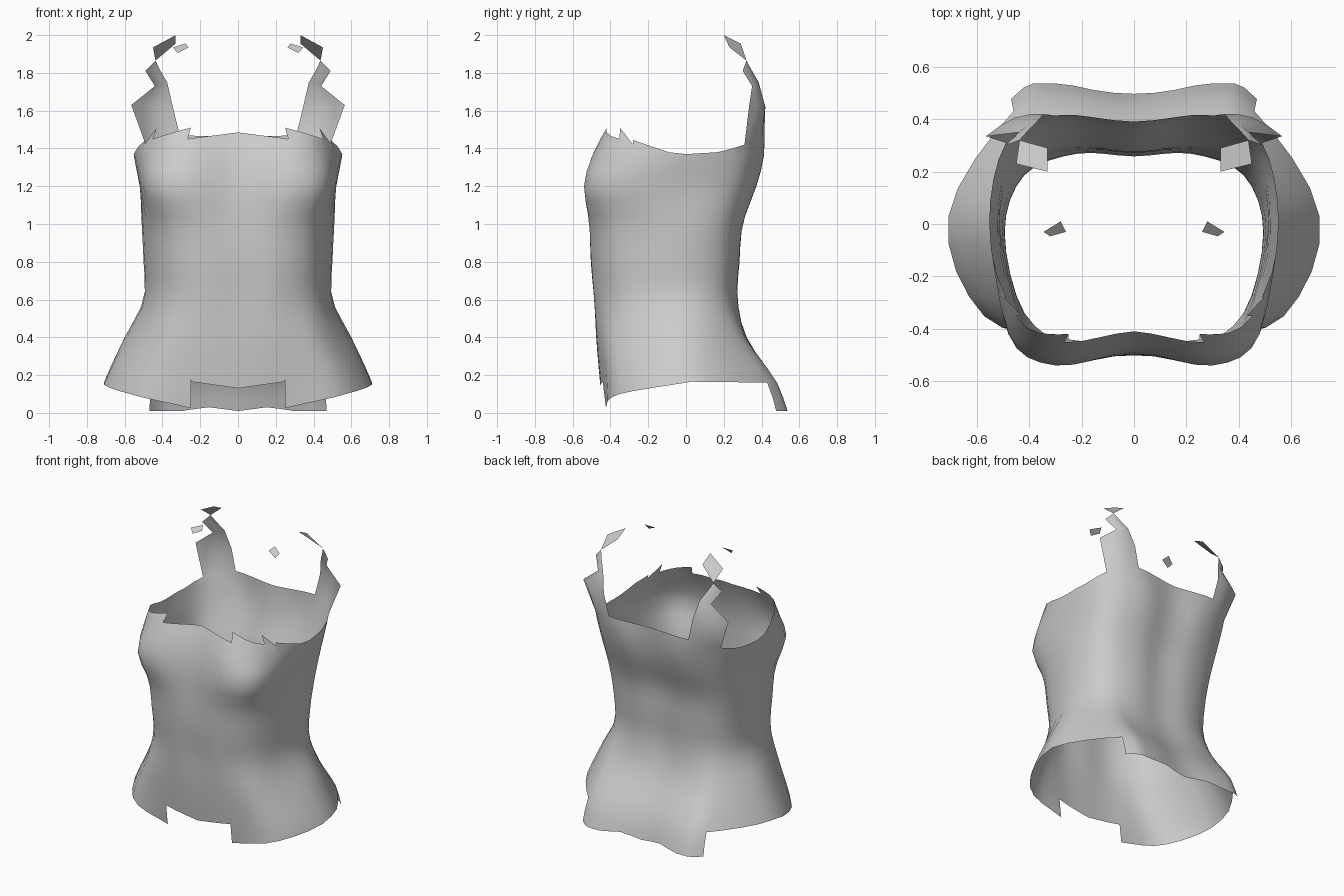
import bpy, bmesh, math
from mathutils import Vector

if "Cube" in bpy.data.objects:
    bpy.data.objects.remove(bpy.data.objects["Cube"])

fabric = bpy.data.materials.new("grey fabric")
fabric.diffuse_color = (0.6, 0.6, 0.6, 1)
fabric.use_nodes = True
fabric.node_tree.nodes["Principled BSDF"].inputs["Base Color"].default_value = fabric.diffuse_color

# Half cross-sections: height, then (x, y) from front centre round to back centre
RINGS = [
    (0.00, [(0, -.44), (.25, -.42), (.58, -.36), (.76, .04), (.47, .48), (.30, .54), (0, .50)]),
    (0.16, [(0, -.455), (.25, -.44), (.56, -.35), (.71, .03), (.46, .43), (.27, .48), (0, .45)]),
    (0.40, [(0, -.475), (.25, -.46), (.46, -.36), (.60, .00), (.44, .27), (.25, .32), (0, .31)]),
    (0.60, [(0, -.48), (.22, -.475), (.42, -.34), (.50, -.03), (.42, .19), (.22, .27), (0, .26)]),
    (0.80, [(0, -.50), (.24, -.49), (.42, -.36), (.50, -.03), (.42, .20), (.22, .28), (0, .27)]),
    (1.00, [(0, -.50), (.25, -.505), (.43, -.38), (.51, -.02), (.44, .22), (.22, .30), (0, .28)]),
    (1.20, [(0, -.49), (.30, -.54), (.48, -.42), (.52, .00), (.46, .27), (.24, .37), (0, .35)]),
    (1.35, [(0, -.46), (.29, -.50), (.48, -.36), (.55, .00), (.48, .30), (.25, .41), (0, .38)]),
    (1.51, [(0, -.40), (.25, -.42), (.43, -.35), (.56, .00), (.50, .32), (.33, .415), (0, .395)]),
]
# Edge heights along the section; a repeated position makes a step
TOP = [(0, 1.485), (1, 1.45), (1, 1.51), (2, 1.45), (2, 1.51), (2.25, 1.42),
       (2.25, 1.445), (2.75, 1.38), (3, 1.37), (3.5, 1.38), (4, 1.42), (5, 1.47), (6, 1.46)]
HEM = [(0, .13), (1, .165), (1, .025), (2, .10), (3, .165), (4, .16),
       (4, .01), (5, .01), (5.5, .03), (6, .01)]


def hermite(p0, p1, m0, m1, t):
    return (p0 * (2*t**3 - 3*t**2 + 1) + m0 * (t**3 - 2*t**2 + t)
            + p1 * (3*t**2 - 2*t**3) + m1 * (t**3 - t**2))


def section(pts, u):
    """Smooth point on one half section, mirrored past its ends."""
    def at(k):
        if k < 0 or k > 6:
            x, y = pts[-k if k < 0 else 12 - k]
            return Vector((-x, y))
        return Vector(pts[k])
    i = min(int(u), 5)
    a, b, c, d = (at(i + k) for k in (-1, 0, 1, 2))
    return hermite(b, c, (c - a) / 2, (d - b) / 2, u - i)


def surface(u, z):
    n = len(RINGS)
    i = max(k for k in range(n - 1) if RINGS[k][0] <= z)
    zs = [r[0] for r in RINGS]
    P = lambda k: section(RINGS[k][1], u)

    def slope(k):
        a, b = max(k - 1, 0), min(k + 1, n - 1)
        return (P(b) - P(a)) / (zs[b] - zs[a])
    h = zs[i + 1] - zs[i]
    p = hermite(P(i), P(i + 1), slope(i) * h, slope(i + 1) * h, (z - zs[i]) / h)
    return (p.x, p.y, z)


def edge(table, mid, u):
    """Edge height at u, using the segment that contains mid."""
    for (a, za), (b, zb) in zip(table, table[1:]):
        if a < mid < b:
            return za + (zb - za) * (u - a) / (b - a)


def finish(name, bm):
    for f in bm.faces:
        f.smooth = True
    me = bpy.data.meshes.new(name)
    bm.to_mesh(me)
    bm.free()
    me.materials.append(fabric)
    ob = bpy.data.objects.new(name, me)
    bpy.context.collection.objects.link(ob)
    mod = ob.modifiers.new("Mirror", 'MIRROR')
    mod.merge_threshold = 0.001
    return ob


bm = bmesh.new()
cache = {}


def vert(co):
    key = tuple(round(c, 4) for c in co)
    if key not in cache:
        cache[key] = bm.verts.new(co)
    return cache[key]


def face(points):
    vs = list(dict.fromkeys(vert(p) for p in points))
    if len(vs) > 2:
        bm.faces.new(vs)


# Bodice and skirt, trimmed between hem and top edge
levels = [k * 0.08 for k in range(20)]
for k in range(24):
    ua, ub = k / 4, (k + 1) / 4
    mid = (ua + ub) / 2
    cols = []
    for u in (ua, ub):
        lo, hi = edge(HEM, mid, u), edge(TOP, mid, u)
        cols.append([surface(u, min(max(z, lo), hi)) for z in levels])
    for j in range(len(levels) - 1):
        face([cols[0][j], cols[1][j], cols[1][j + 1], cols[0][j + 1]])

# Back strap, growing from the back top edge (outer edge, inner edge)
STRAP = [((.565, .335, 1.63), (.345, .42, 1.62)),
         ((.44, .35, 1.73), (.375, .385, 1.75)),
         ((.49, .30, 1.81), (.41, .35, 1.81)),
         ((.437, .32, 1.865), (.437, .32, 1.865))]
rows = [[surface(4 + i / 4, edge(TOP, 4.5, 4 + i / 4)) for i in range(5)]]
for outer, inner in STRAP:
    o, n = Vector(outer), Vector(inner)
    bulge = 0.12 * (o - n).length
    rows.append([tuple(o.lerp(n, i / 4) + Vector((0, bulge * math.sin(math.pi * i / 4), 0)))
                 for i in range(5)])
for a, b in zip(rows, rows[1:]):
    for i in range(4):
        face([a[i], a[i + 1], b[i + 1], b[i]])
finish("bodice", bm)

# Loose shoulder pieces
PATCHES = {
    "shoulder_tab": [(.437, .32, 1.865), (.33, .29, 1.955), (.33, .20, 2.0), (.45, .23, 1.935)],
    "front_strap_scrap": [(.345, -.03, 1.935), (.28, .01, 1.955), (.26, -.03, 1.935), (.32, -.047, 1.905)],
}
for name, pts in PATCHES.items():
    bm = bmesh.new()
    f = bm.faces.new([bm.verts.new(p) for p in pts])
    f.normal_update()
    if f.normal.z < 0:
        f.normal_flip()
    finish(name, bm)
